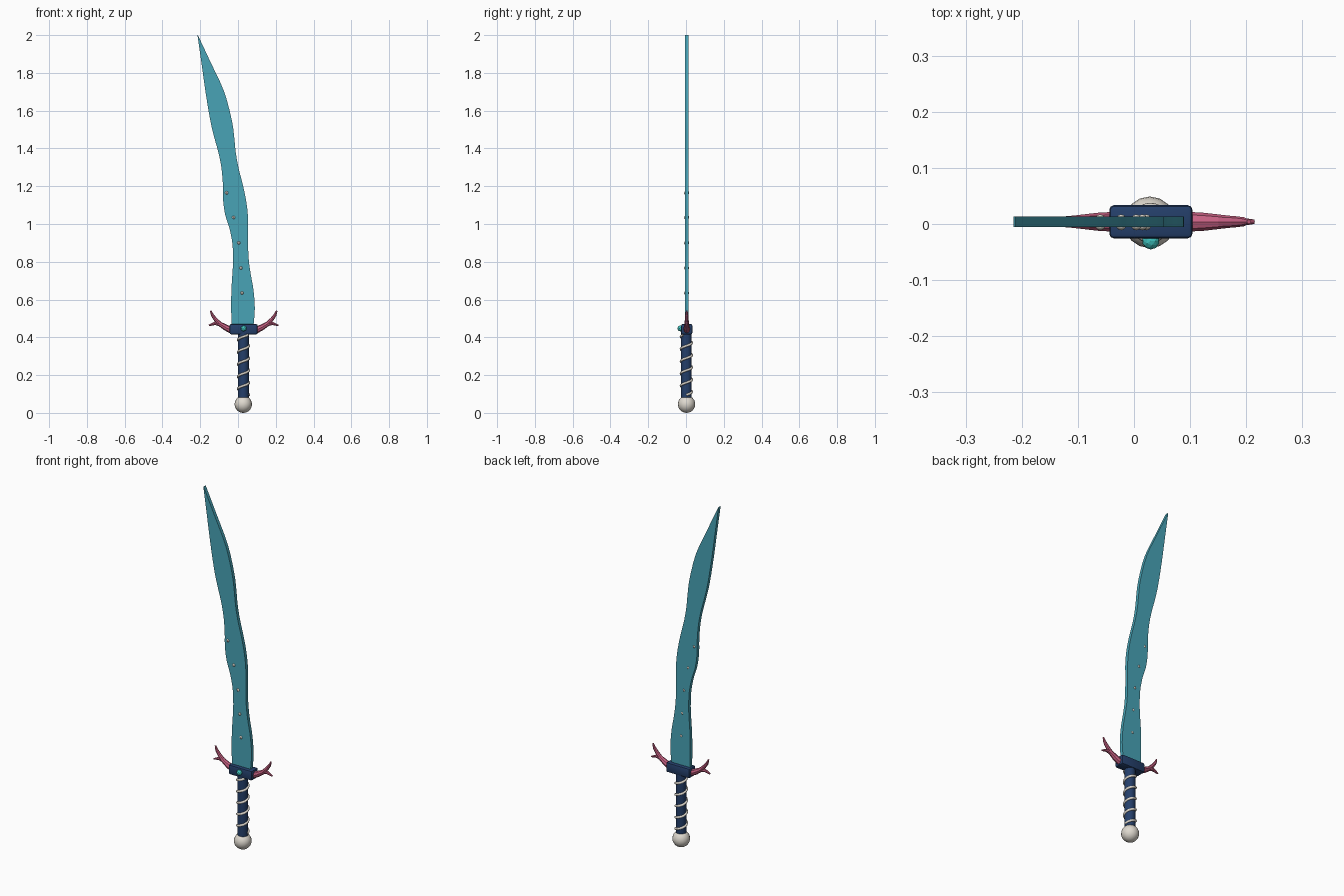
import bpy, bmesh, math
from mathutils import Vector

if "Cube" in bpy.data.objects:
    bpy.data.objects.remove(bpy.data.objects["Cube"])

CX, CY = 0.03, 0.004  # hilt axis


def material(name, rgb):
    m = bpy.data.materials.new(name)
    m.diffuse_color = (*rgb, 1)
    m.use_nodes = True
    m.node_tree.nodes["Principled BSDF"].inputs["Base Color"].default_value = m.diffuse_color
    return m


TEAL = material("sea teal", (0.065, 0.37, 0.47))
NAVY = material("deep navy", (0.018, 0.05, 0.145))
CORAL = material("coral pink", (0.58, 0.12, 0.23))
PEARL = material("pearl", (0.74, 0.70, 0.63))
GEM = material("aqua gem", (0.05, 0.55, 0.52))


def add(name, bm, mat, smooth=None):
    bmesh.ops.recalc_face_normals(bm, faces=bm.faces[:])
    me = bpy.data.meshes.new(name)
    bm.to_mesh(me)
    bm.free()
    me.materials.append(mat)
    ob = bpy.data.objects.new(name, me)
    bpy.context.collection.objects.link(ob)
    if smooth:
        bpy.ops.object.select_all(action='DESELECT')
        ob.select_set(True)
        bpy.context.view_layer.objects.active = ob
        bpy.ops.object.shade_smooth_by_angle(angle=math.radians(smooth))
    return ob


def tube(bm, pts, radii, sides):
    """Sweep a round section along a path, with closed ends."""
    rings = []
    for i, p in enumerate(pts):
        d = (pts[min(i + 1, len(pts) - 1)] - pts[max(i - 1, 0)]).normalized()
        ref = Vector((0, 1, 0)) if abs(d.y) < 0.5 else Vector((0, 0, 1))
        if len(pts) > 8:
            ref = Vector((0, 0, 1))
        u = d.cross(ref).normalized()
        v = d.cross(u)
        rings.append([bm.verts.new(p + radii[i] * (u * math.cos(a) + v * math.sin(a)))
                      for a in (math.tau * k / sides for k in range(sides))])
    for a, b in zip(rings, rings[1:]):
        for k in range(sides):
            j = (k + 1) % sides
            bm.faces.new((a[k], a[j], b[j], b[k]))
    bm.faces.new(rings[0])
    bm.faces.new(rings[-1])


# Blade: wavy flat slab, (height, left edge, right edge)
SECTIONS = [Vector(s) for s in (
    (0.44, -0.034, 0.080), (0.55, -0.036, 0.089), (0.65, -0.035, 0.082),
    (0.73, -0.030, 0.068), (0.81, -0.026, 0.057), (0.90, -0.030, 0.053),
    (0.98, -0.046, 0.053), (1.05, -0.068, 0.052), (1.13, -0.079, 0.042),
    (1.21, -0.080, 0.025), (1.30, -0.088, 0.002), (1.38, -0.104, -0.012),
    (1.46, -0.126, -0.020), (1.55, -0.147, -0.033), (1.70, -0.172, -0.073),
    (1.85, -0.193, -0.142), (2.00, -0.2145, -0.2125))]
rows = []
for i in range(len(SECTIONS) - 1):
    p0, p1, p2 = SECTIONS[max(i - 1, 0)], SECTIONS[i], SECTIONS[i + 1]
    p3 = SECTIONS[min(i + 2, len(SECTIONS) - 1)]
    for t in (0, 1 / 3, 2 / 3):
        rows.append(0.5 * (2 * p1 + (p2 - p0) * t + (2 * p0 - 5 * p1 + 4 * p2 - p3) * t * t
                           + (3 * p1 - p0 - 3 * p2 + p3) * t ** 3))
rows.append(SECTIONS[-1])
bm = bmesh.new()
loops = [[bm.verts.new((x, CY + y, r[0])) for x, y in
          ((r[1], -0.0095), (r[2], -0.0095), (r[2], 0.0095), (r[1], 0.0095))] for r in rows]
for a, b in zip(loops, loops[1:]):
    for k in range(4):
        j = (k + 1) % 4
        bm.faces.new((a[k], a[j], b[j], b[k]))
bm.faces.new(loops[0])
bm.faces.new(loops[-1])
add("blade", bm, TEAL, 30)

# Studs passing through the blade
for i, (x, z) in enumerate(((0.022, 0.635), (0.015, 0.767), (0.004, 0.90),
                            (-0.023, 1.035), (-0.06, 1.165))):
    bm = bmesh.new()
    bmesh.ops.create_uvsphere(bm, u_segments=12, v_segments=8, radius=0.011)
    bmesh.ops.scale(bm, vec=(1, 1.3, 1), verts=bm.verts)
    bmesh.ops.translate(bm, vec=(x, CY - 0.001, z), verts=bm.verts)
    add(f"blade_stud_{i + 1}", bm, PEARL)

# Guard block with softened edges
bm = bmesh.new()
bmesh.ops.create_cube(bm, size=1)
bmesh.ops.scale(bm, vec=(0.148, 0.059, 0.055), verts=bm.verts)
bmesh.ops.bevel(bm, geom=bm.edges[:], offset=0.008, segments=2, profile=0.5, affect='EDGES')
bmesh.ops.translate(bm, vec=(CX, CY, 0.443), verts=bm.verts)
add("guard", bm, NAVY, 30)

# Gem on the guard front
bm = bmesh.new()
bmesh.ops.create_icosphere(bm, subdivisions=2, radius=0.0155)
bmesh.ops.translate(bm, vec=(CX, -0.030, 0.447), verts=bm.verts)
add("guard_gem", bm, GEM)

# Coral branches, one each side of the guard
for name, s in (("right", 1), ("left", -1)):
    def path(*pts):
        return [Vector((CX + s * x, CY, z)) for x, z in pts]
    bm = bmesh.new()
    tube(bm, path((0.06, 0.435), (0.095, 0.452), (0.138, 0.478)), (0.018, 0.016, 0.011), 8)
    tube(bm, path((0.125, 0.470), (0.150, 0.496), (0.166, 0.518), (0.175, 0.541)),
         (0.012, 0.010, 0.008, 0.004), 8)
    tube(bm, path((0.120, 0.468), (0.152, 0.474), (0.184, 0.463)), (0.011, 0.009, 0.004), 8)
    add(f"coral_branch_{name}", bm, CORAL)

# Grip
bm = bmesh.new()
bmesh.ops.create_cone(bm, cap_ends=True, segments=16, radius1=0.028, radius2=0.028, depth=0.345)
bmesh.ops.translate(bm, vec=(CX - 0.001, CY - 0.002, 0.2525), verts=bm.verts)
add("grip", bm, NAVY, 40)

# Spiral cord around the grip
N, TURNS = 120, 4.9
pts = []
for i in range(N + 1):
    a = math.tau * TURNS * i / N
    pts.append(Vector((CX - 0.001 + 0.029 * math.cos(a), CY - 0.002 + 0.029 * math.sin(a),
                       0.095 + 0.318 * i / N)))
bm = bmesh.new()
tube(bm, pts, [0.0065] * (N + 1), 8)
add("grip_cord", bm, PEARL, 50)

# Pearl pommel
bm = bmesh.new()
bmesh.ops.create_uvsphere(bm, u_segments=16, v_segments=12, radius=0.046)
bmesh.ops.translate(bm, vec=(CX - 0.002, CY - 0.001, 0.046), verts=bm.verts)
add("pommel", bm, PEARL, 40)
